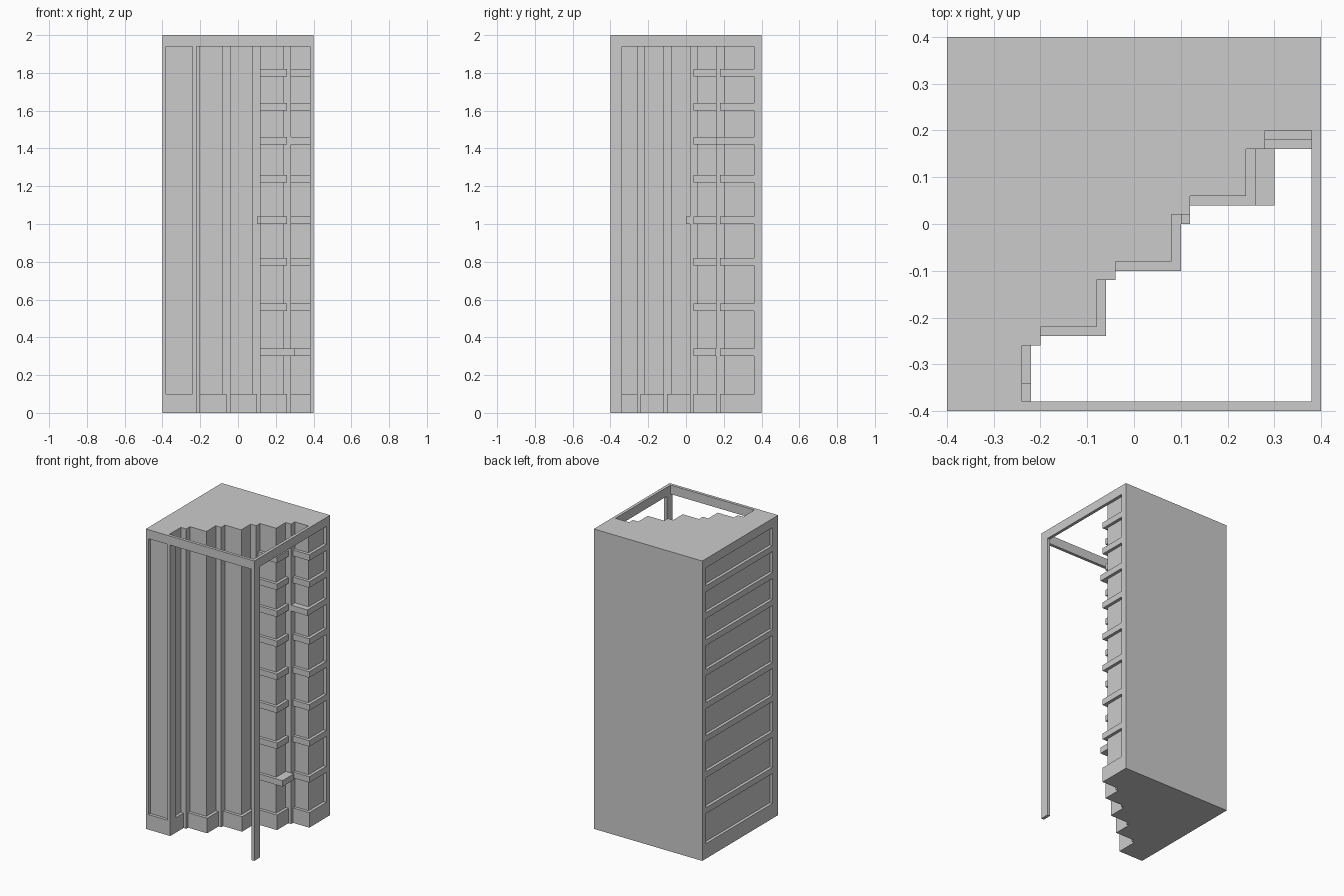
import bpy, bmesh

if "Cube" in bpy.data.objects:
    bpy.data.objects.remove(bpy.data.objects["Cube"])


def prism(name, outline, z0, z1):
    """Extrude a plan outline between two heights."""
    bm = bmesh.new()
    face = bm.faces.new([bm.verts.new((x, y, z0)) for x, y in outline])
    top = bmesh.ops.extrude_face_region(bm, geom=[face])
    verts = [v for v in top["geom"] if isinstance(v, bmesh.types.BMVert)]
    bmesh.ops.translate(bm, verts=verts, vec=(0, 0, z1 - z0))
    bmesh.ops.recalc_face_normals(bm, faces=bm.faces)
    mesh = bpy.data.meshes.new(name)
    bm.to_mesh(mesh)
    bm.free()
    obj = bpy.data.objects.new(name, mesh)
    bpy.context.collection.objects.link(obj)
    return obj


def box(name, x0, x1, y0, y1, z0, z1):
    return prism(name, [(x0, y0), (x1, y0), (x1, y1), (x0, y1)], z0, z1)


def stepped_plan(inset, side):
    """Plan with a diagonal staircase of bays; inset recesses bay walls, side recesses the outer walls."""
    e = 0.4 - side
    pts = [(-e, 0.4), (-e, -e), (-0.22 - inset, -e)]
    for i in range(4):
        x, y = -0.22 + 0.16 * i, -0.26 + 0.14 * i
        front = y + 0.02 + inset
        pts += [(x - inset, y), (x + 0.02, y), (x + 0.02, front)]
        pts.append((x + 0.16 - inset, front) if i < 3 else (e, front))
    pts.append((e, 0.4))
    return pts


BASE, ROOF, TOP = 0.1, 1.94, 2.0
R = 0.02

# Plinth, recessed facade body and roof slab
prism("plinth", stepped_plan(0, 0), 0, BASE)
prism("facade_body", stepped_plan(R, R), BASE, ROOF)
prism("roof_slab", stepped_plan(R, 0), ROOF, TOP)

# Open corner frame: free-standing column and roof beams
box("corner_column", 0.38, 0.4, -0.4, -0.34, 0, ROOF)
box("front_beam", -0.24, 0.4, -0.4, -0.38, ROOF, TOP)
box("side_beam", 0.38, 0.4, -0.38, 0.2, ROOF, TOP)

# Edge columns of the outer walls
box("front_left_column", -0.4, -0.38, -0.4, -0.34, BASE, ROOF)
box("front_bay_fin", -0.24, -0.22, -0.4, -0.34, BASE, ROOF)
box("back_left_column", -0.4, -0.38, 0.36, 0.4, BASE, ROOF)
box("back_right_column", 0.38, 0.4, 0.36, 0.4, BASE, ROOF)

# Floor bands, with storeys getting shorter towards the roof
for i, z in enumerate([0.30, 0.54, 0.78, 1.0, 1.22, 1.42, 1.60, 1.78]):
    t = z + 0.04
    box(f"left_band_{i}", -0.4, -0.38, -0.34, 0.36, z, t)
    box(f"inner_bay_band_{i}", 0.12, 0.30 if i == 0 else 0.26, 0.04, 0.16, z, t)
    box(f"right_bay_band_{i}", 0.28, 0.4, 0.16 if i == 5 else 0.18, 0.36, z, t)

# Small projecting ledge at mid height
box("mid_ledge", 0.10, 0.12, 0.0, 0.02, 1.0, 1.04)
